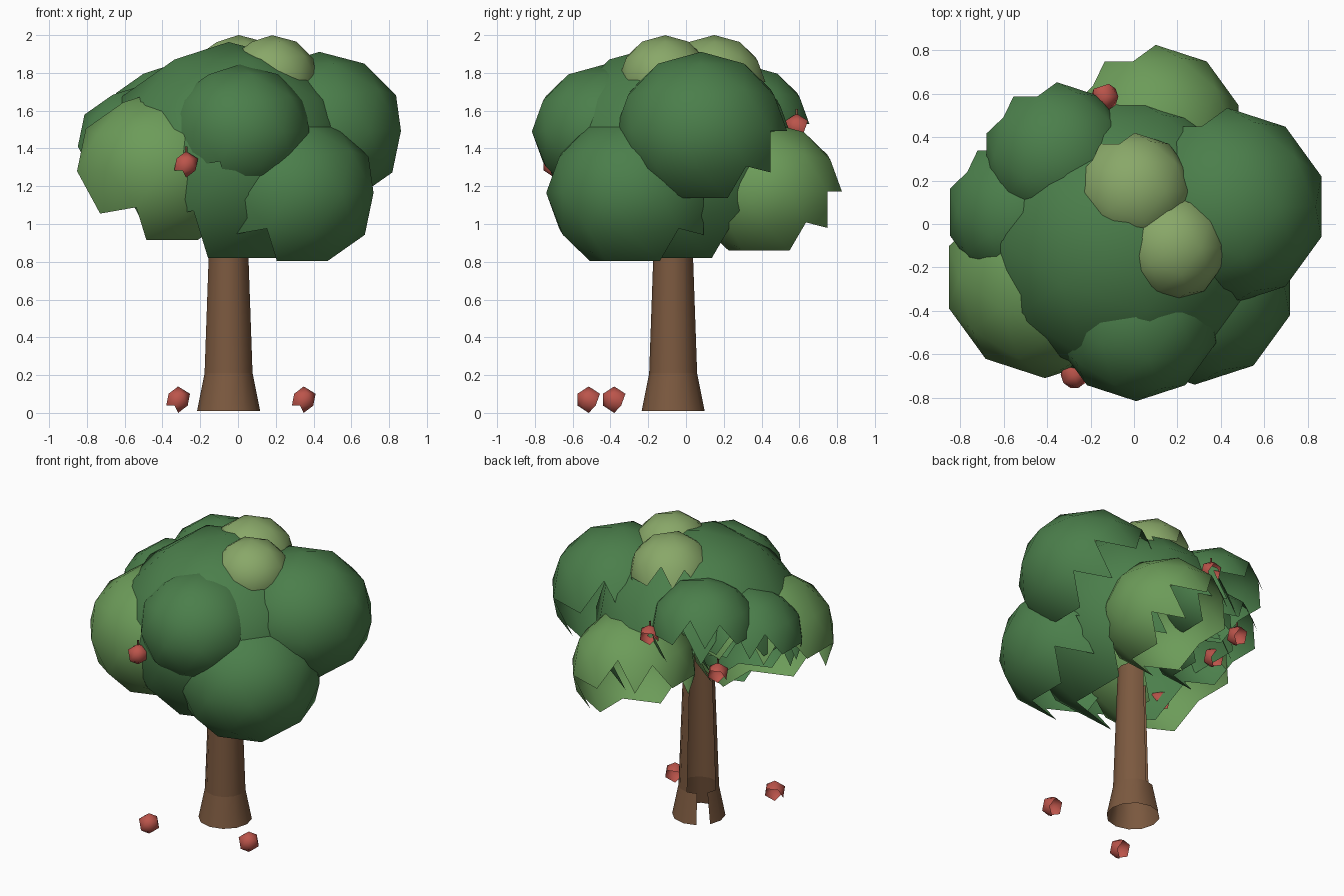
import bpy, bmesh
from math import sin, cos, pi, radians
from mathutils import Vector, Matrix

if "Cube" in bpy.data.objects:
    bpy.data.objects.remove(bpy.data.objects["Cube"])


def material(name, r, g, b):
    m = bpy.data.materials.new(name)
    m.diffuse_color = (r, g, b, 1)
    m.use_nodes = True
    m.node_tree.nodes["Principled BSDF"].inputs["Base Color"].default_value = m.diffuse_color
    return m


LEAF = material("leaf_dark", 0.07, 0.21, 0.07)
LEAF_MID = material("leaf_mid", 0.15, 0.33, 0.10)
LEAF_TOP = material("leaf_light", 0.25, 0.39, 0.14)
BARK = material("bark", 0.20, 0.10, 0.05)
RED = material("apple_red", 0.50, 0.09, 0.07)

# Faces turned away from this viewing direction are left open
VIEW = Vector((cos(radians(50)) * cos(radians(-45)),
               cos(radians(50)) * sin(radians(-45)), sin(radians(50))))


def finish(name, bm, mat, limit=None):
    bm.normal_update()
    if limit is not None:
        away = [f for f in bm.faces if f.normal.dot(VIEW) < limit]
        bmesh.ops.delete(bm, geom=away, context='FACES')
    for f in bm.faces:
        f.smooth = True
    me = bpy.data.meshes.new(name)
    bm.to_mesh(me)
    bm.free()
    me.materials.append(mat)
    ob = bpy.data.objects.new(name, me)
    bpy.context.collection.objects.link(ob)
    return ob


def ball(name, loc, r, mat, subdiv, squash):
    bm = bmesh.new()
    bmesh.ops.create_icosphere(bm, subdivisions=subdiv, radius=r)
    bmesh.ops.transform(bm, verts=bm.verts,
                        matrix=Matrix.Translation(loc) @ Matrix.Diagonal((1, 1, squash, 1)))
    return finish(name, bm, mat, -0.40)


def tube(name, x, y, z0, z1, r0, r1, sides, mat, limit=None):
    bm = bmesh.new()
    rings = [[bm.verts.new((x + r * cos(2 * pi * i / sides),
                            y + r * sin(2 * pi * i / sides), z)) for i in range(sides)]
             for r, z in ((r0, z0), (r1, z1))]
    for i in range(sides):
        j = (i + 1) % sides
        bm.faces.new((rings[0][i], rings[0][j], rings[1][j], rings[1][i]))
    return finish(name, bm, mat, limit)


# Trunk: flared foot and tapered stem
tube("trunk_base", -0.05, -0.068, 0.01, 0.21, 0.167, 0.127, 12, BARK, -0.45)
tube("trunk", -0.05, -0.068, 0.21, 1.06, 0.127, 0.097, 12, BARK, -0.45)

# Canopy clumps
for name, loc, r, mat in [
    ("canopy_main", (-0.05, -0.07, 1.346), 0.671, LEAF),
    ("canopy_right", (0.43, 0.08, 1.493), 0.455, LEAF),
    ("canopy_front_right", (0.28, -0.28, 1.165), 0.46, LEAF),
    ("canopy_front", (0.01, -0.43, 1.49), 0.386, LEAF),
    ("canopy_front_left", (-0.41, -0.245, 1.28), 0.465, LEAF_MID),
    ("canopy_back", (0.10, 0.425, 1.173), 0.40, LEAF_MID),
    ("canopy_back_left", (-0.355, 0.313, 1.53), 0.34, LEAF),
    ("canopy_left", (-0.515, 0.055, 1.41), 0.35, LEAF),
    ("canopy_top_back", (0.003, 0.15, 1.752), 0.27, LEAF_TOP),
    ("canopy_top_front", (0.18, -0.11, 1.774), 0.245, LEAF_TOP),
]:
    ball(name, loc, r, mat, 2, 0.92)

# Hanging apples with short stems
for i, (x, y, z) in enumerate([
    (-0.275, -0.695, 1.315), (0.215, -0.60, 1.62), (-0.135, 0.586, 1.515),
    (-0.515, 0.387, 1.28), (-0.70, -0.06, 1.39), (-0.59, -0.45, 1.21),
]):
    ball(f"apple_{i + 1}", (x, y, z), 0.07, RED, 1, 1)
    tube(f"apple_stem_{i + 1}", x, y, z + 0.06, z + 0.095, 0.007, 0.007, 5, BARK)

# Fallen apples
ball("fallen_apple_left", (-0.317, -0.515, 0.07), 0.07, RED, 1, 1)
ball("fallen_apple_right", (0.348, -0.38, 0.07), 0.07, RED, 1, 1)
